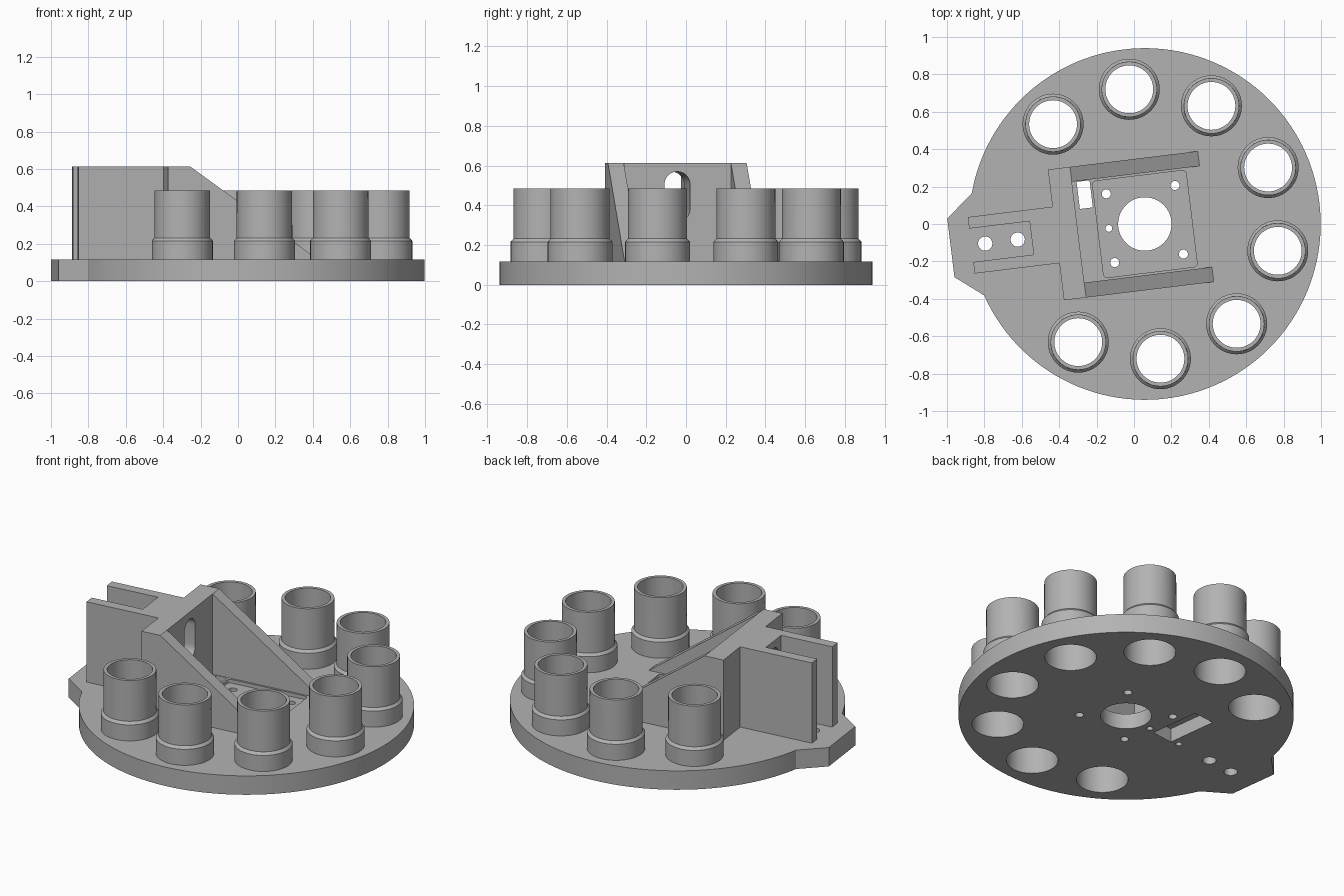
import bpy, bmesh, math
from mathutils import Matrix, Vector

if "Cube" in bpy.data.objects:
    bpy.data.objects.remove(bpy.data.objects["Cube"])

# Whole assembly is turned slightly and offset about the disc centre
FRAME = Matrix.Translation((0.058, 0, 0)) @ Matrix.Rotation(math.radians(7), 4, 'Z')
PLATE, TOP, DISC_R = 0.117, 0.614, 0.94

grey = bpy.data.materials.new("plain_grey")
grey.use_nodes = True
grey.diffuse_color = (0.45, 0.45, 0.45, 1)
grey.node_tree.nodes["Principled BSDF"].inputs["Base Color"].default_value = grey.diffuse_color


def arc(cx, cy, r, start, end, n):
    angles = [math.radians(start + (end - start) * i / n) for i in range(n + 1)]
    return [(cx + r * math.cos(a), cy + r * math.sin(a)) for a in angles]


def circle(cx, cy, r, n=48):
    return arc(cx, cy, r, 0, 360, n)[:-1]


def add_prism(bm, outline, lo, hi, place):
    """Extrude a 2D outline from lo to hi; place maps (a, b, depth) to 3D."""
    rings = [[bm.verts.new(place(a, b, d)) for a, b in outline] for d in (lo, hi)]
    n = len(outline)
    for ring in rings:
        bm.faces.new(ring)
    for i in range(n):
        j = (i + 1) % n
        bm.faces.new((rings[0][i], rings[0][j], rings[1][j], rings[1][i]))


def finish(name, bm):
    bmesh.ops.recalc_face_normals(bm, faces=bm.faces)
    mesh = bpy.data.meshes.new(name)
    bm.to_mesh(mesh)
    bm.free()
    mesh.materials.append(grey)
    ob = bpy.data.objects.new(name, mesh)
    ob.matrix_world = FRAME
    bpy.context.collection.objects.link(ob)
    return ob


UP = lambda a, b, d: (a, b, d)        # outline in plan, extruded in height
SIDE = lambda a, b, d: (a, d, b)      # outline in side view, extruded across
FRONT = lambda a, b, d: (d, a, b)     # outline in end view, extruded lengthways


def prisms(name, parts, place=UP):
    bm = bmesh.new()
    for outline, lo, hi in parts:
        add_prism(bm, outline, lo, hi, place)
    return finish(name, bm)


def cut(target, cutter):
    cutter.hide_render = True
    mod = target.modifiers.new("cut", 'BOOLEAN')
    mod.operation, mod.solver, mod.object = 'DIFFERENCE', 'EXACT', cutter
    bpy.context.view_layer.update()
    deps = bpy.context.evaluated_depsgraph_get()
    mesh = bpy.data.meshes.new_from_object(target.evaluated_get(deps))
    target.modifiers.clear()
    target.data = mesh
    bpy.data.objects.remove(cutter)


def rect(x0, x1, y0, y1):
    return [(x0, y0), (x1, y0), (x1, y1), (x0, y1)]


# Base disc with its flared tab
outline = arc(0, 0, DISC_R, -163, 163, 120) + [(-1.045, 0.158), (-1.045, -0.158)]
base = prisms("base_disc", [(outline, 0, PLATE)])

# Tube positions: ten places round the disc, two left free for the tab
tube_spots = []
for i in range(8):
    a = math.radians(-126.4 + 36 * i)
    tube_spots.append((0.725 * math.cos(a), 0.725 * math.sin(a)))

# Round holes in the disc
round_holes = [(x, y, 0.145) for x, y in tube_spots]
round_holes += [(sx * 0.185, sy * 0.185, 0.024) for sx in (-1, 1) for sy in (-1, 1)]
round_holes += [(0, 0, 0.143), (-0.194, 0, 0.018), (-0.86, 0, 0.038), (-0.685, 0, 0.038)]
parts = [(circle(x, y, r), -0.1, 0.3) for x, y, r in round_holes]
parts.append((circle(-0.433, 0, 0.018), -0.1, 0.09))
cut(base, prisms("hole_cutter", parts))

# Shallow rounded recess between the gussets
w, h, r = 0.252, 0.26, 0.02
recess = []
for sx, sy, start in ((1, 1, 0), (-1, 1, 90), (-1, -1, 180), (1, -1, 270)):
    recess += arc(sx * (w - r), sy * (h - r), r, start, start + 90, 5)
cut(base, prisms("recess_cutter", [(recess, 0.095, 0.3)]))

# Underside pocket and the slot that opens it upward
cut(base, prisms("pocket_cutter", [(rect(-0.385, -0.243, -0.016, 0.304), -0.1, 0.085)]))
cut(base, prisms("slot_cutter", [(rect(-0.335, -0.265, 0.122, 0.268), 0.05, 0.3)]))

# Upright wall with the two fork arms behind it
half = [(-0.36, 0.352), (-0.479, 0.352), (-0.479, 0.152), (-0.935, 0.152),
        (-0.935, 0.09), (-0.61, 0.09)]
plan = half + [(x, -y) for x, y in reversed(half)]
wall = prisms("upright_wall", [(plan, PLATE, TOP)])
slot = arc(0, 0.505, 0.065, 0, 180, 16) + arc(0, 0.382, 0.065, 180, 360, 16)
cut(wall, prisms("window_cutter", [(slot, -0.75, -0.2)], FRONT))

# Sloping gussets on both sides of the wall
gusset = [(-0.36, PLATE), (0.328, PLATE), (-0.36, TOP)]
prisms("left_gusset", [(gusset, 0.272, 0.352)], SIDE)
prisms("right_gusset", [(gusset, -0.352, -0.272)], SIDE)

# Collared tubes, each a closed profile turned round its own axis
profile = [(0.163, PLATE), (0.163, 0.216), (0.149, 0.232), (0.148, 0.484),
           (0.128, 0.484), (0.128, 0.2), (0.145, 0.2), (0.145, PLATE)]
for k, (x, y) in enumerate(tube_spots):
    bm = bmesh.new()
    steps = 48
    rings = []
    for i in range(steps):
        a = math.tau * i / steps
        rings.append([bm.verts.new((x + r * math.cos(a), y + r * math.sin(a), z))
                      for r, z in profile])
    for i in range(steps):
        p, q = rings[i], rings[(i + 1) % steps]
        for j in range(len(profile)):
            m = (j + 1) % len(profile)
            bm.faces.new((p[j], q[j], q[m], p[m]))
    finish(f"tube_{k + 1}", bm)

# Smooth the round surfaces, keep the edges crisp
bpy.ops.object.select_all(action='DESELECT')
for ob in bpy.context.collection.objects:
    if ob.type == 'MESH':
        ob.select_set(True)
        bpy.context.view_layer.objects.active = ob
bpy.ops.object.shade_smooth_by_angle(angle=math.radians(30))
